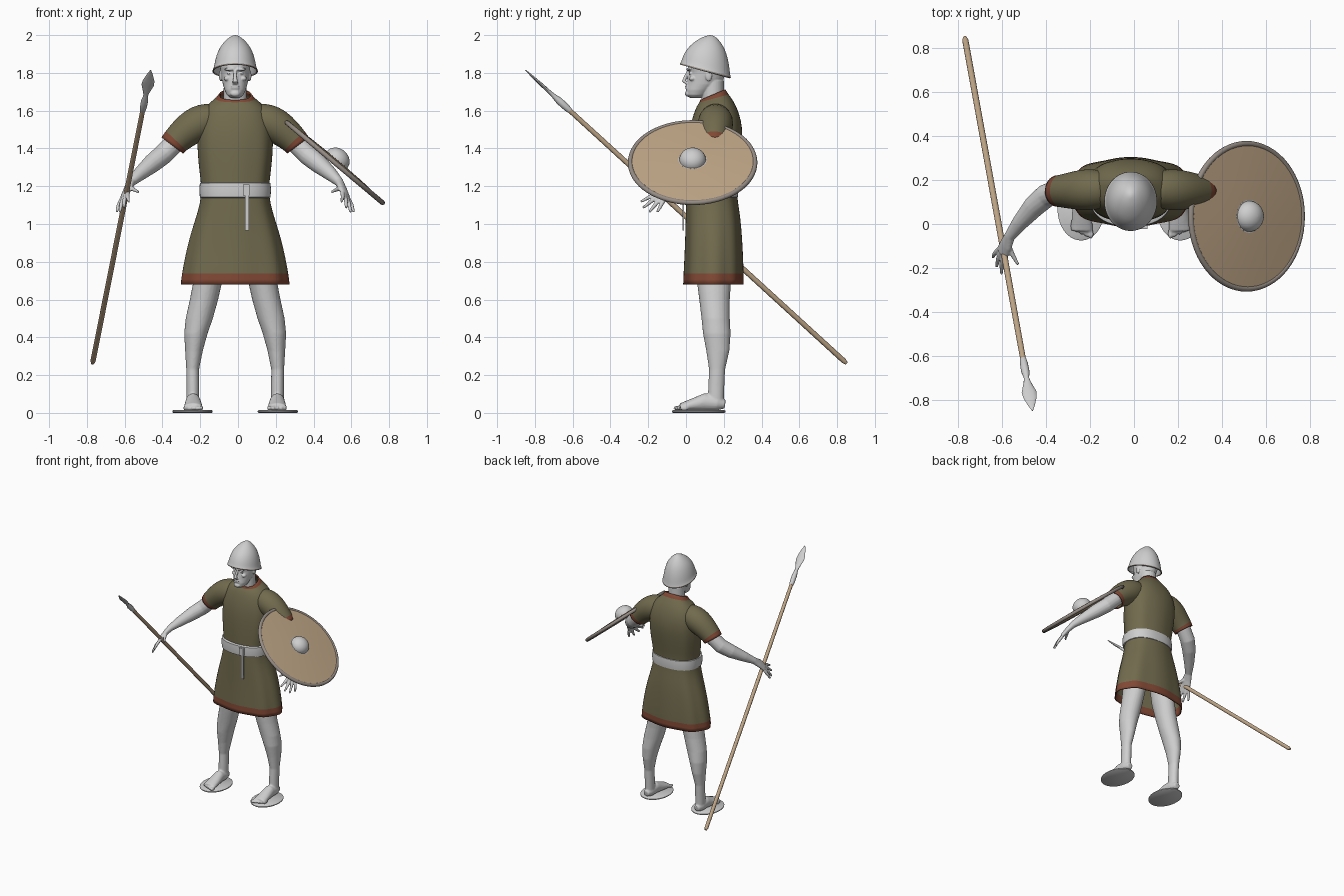
import bpy, bmesh, math
from mathutils import Vector, Matrix

cube = bpy.data.objects.get("Cube")
if cube:
    bpy.data.objects.remove(cube, do_unlink=True)

AXIS_X = -0.015          # the figure's own plane of symmetry


def material(name, rgb):
    m = bpy.data.materials.new(name)
    m.use_nodes = True
    m.diffuse_color = (*rgb, 1)
    m.node_tree.nodes["Principled BSDF"].inputs["Base Color"].default_value = (*rgb, 1)
    return m


GREY = material("pale_grey", (0.62, 0.62, 0.62))
OLIVE = material("olive_cloth", (0.165, 0.145, 0.075))
RED = material("rust_trim", (0.22, 0.065, 0.035))
WOOD = material("tan_wood", (0.52, 0.38, 0.24))
RIM = material("dull_rim", (0.30, 0.26, 0.23))


def ring(y0, y1, z, rx, tilt=0, wave=0, n=48, p=2.0):
    """Horizontal superellipse from y0 to y1; tilt raises its back."""
    pts = []
    for i in range(n):
        a = math.tau * i / n
        c, s = math.cos(a), math.sin(a)
        c = math.copysign(abs(c) ** (2 / p), c)
        s = math.copysign(abs(s) ** (2 / p), s)
        k = 1 + wave * math.cos(8 * a)
        pts.append(Vector((rx * c * k, (y0 + y1) / 2 + (y1 - y0) / 2 * s * k, z + tilt * s)))
    return pts


def loft(bm, rings, mats=None, caps=True):
    """Skin a list of rings; mats gives a material index per band."""
    rows = [[bm.verts.new(p) for p in r] for r in rings]
    n = len(rows[0])
    for j, (a, b) in enumerate(zip(rows, rows[1:])):
        for i in range(n):
            k = (i + 1) % n
            f = bm.faces.new((a[i], a[k], b[k], b[i]))
            f.material_index = mats[j] if mats else 0
    if caps:
        bm.faces.new(rows[0][::-1])
        bm.faces.new(rows[-1])


def sweep(bm, pts, ref=(0, 0, 1), n=16, mats=None, caps=True):
    """Tube through (x, y, z, width[, height]) points; height lies along ref."""
    pos = [Vector(p[:3]) for p in pts]
    rings = []
    for i, p in enumerate(pts):
        t = (pos[min(i + 1, len(pos) - 1)] - pos[max(i - 1, 0)]).normalized()
        u = Vector(ref).cross(t).normalized()
        v = t.cross(u)
        rings.append([pos[i] + u * p[3] * math.cos(math.tau * k / n)
                      + v * p[-1] * math.sin(math.tau * k / n) for k in range(n)])
    loft(bm, rings, mats, caps)


def blob(bm, loc, size):
    bmesh.ops.create_uvsphere(bm, u_segments=16, v_segments=10, radius=1,
                              matrix=Matrix.Translation(loc) @ Matrix.Diagonal((*size, 1)))


def box(bm, loc, size):
    bmesh.ops.create_cube(bm, size=1, matrix=Matrix.Translation(loc) @ Matrix.Diagonal((*size, 1)))


def finish(name, bm, mats, loc=(AXIS_X, 0, 0), rot_y=0, mirror=False, voxel=0, sub=0, thick=0):
    bmesh.ops.recalc_face_normals(bm, faces=bm.faces)
    me = bpy.data.meshes.new(name)
    bm.to_mesh(me)
    bm.free()
    for m in mats:
        me.materials.append(m)
    ob = bpy.data.objects.new(name, me)
    bpy.context.scene.collection.objects.link(ob)
    ob.location = loc
    ob.rotation_euler.y = rot_y
    bpy.ops.object.select_all(action="DESELECT")
    ob.select_set(True)
    bpy.context.view_layer.objects.active = ob
    bpy.ops.object.shade_smooth_by_angle(angle=math.radians(50))
    if mirror:
        ob.modifiers.new("mirror", "MIRROR").use_mirror_merge = False
    if voxel:
        r = ob.modifiers.new("fuse", "REMESH")
        r.mode, r.voxel_size, r.use_smooth_shade = "VOXEL", voxel, True
        s = ob.modifiers.new("soften", "SMOOTH")
        s.factor, s.iterations = 0.5, 3
    if sub:
        s = ob.modifiers.new("subdivide", "SUBSURF")
        s.levels = s.render_levels = sub
    if thick:
        s = ob.modifiers.new("cloth", "SOLIDIFY")
        s.thickness, s.offset = thick, -1
    return ob


# Tunic: open at hem and collar, with folds fading upwards
bm = bmesh.new()
body = [(-.012, .302, .68, .283, 0, .025), (-.01, .302, .733, .277, 0, .025),
        (-.006, .3, .82, .262, 0, .022), (-.002, .295, .92, .24, 0, .02),
        (0, .288, 1.02, .21, 0, .015), (.002, .275, 1.11, .183, 0, .01),
        (.006, .265, 1.19, .176, 0, .01), (.006, .275, 1.27, .186, 0, .015),
        (.008, .29, 1.37, .197, 0, .012), (.014, .3, 1.47, .2, 0, .01),
        (.03, .292, 1.55, .19), (.05, .272, 1.61, .165), (.065, .25, 1.645, .132, .008),
        (.072, .225, 1.665, .1, .022), (.075, .208, 1.685, .085, .028)]
loft(bm, [ring(*b, p=2.35) for b in body], [1] + [0] * (len(body) - 3) + [1], caps=False)
finish("tunic", bm, [OLIVE, RED], sub=1, thick=0.008)

# Short sleeves with a trimmed cuff
bm = bmesh.new()
sweep(bm, [(.10, .158, 1.565, .075), (.16, .157, 1.548, .094), (.22, .155, 1.52, .094),
           (.275, .152, 1.478, .083), (.318, .15, 1.436, .074), (.333, .15, 1.416, .072)],
      ref=(0, 1, 0), n=28, mats=[0, 0, 0, 0, 1], caps=False)
finish("sleeves", bm, [OLIVE, RED], mirror=True, sub=1, thick=0.006)

# Belt with hanging strap
bm = bmesh.new()
loft(bm, [ring(-.013 + d, .277 - d, z, .19 - d, p=2.35)
          for z, d in ((1.137, .016), (1.142, .003), (1.18, 0), (1.216, .003), (1.221, .016))])
finish("belt", bm, [GREY])
bm = bmesh.new()
box(bm, (.063, -.014, 1.065), (.02, .009, .2))
box(bm, (.058, -.014, 1.18), (.035, .016, .06))
finish("belt_strap", bm, [GREY])

# Legs and bare feet
bm = bmesh.new()
legs = [(.12, .05, .25, .9, .085), (.14, .055, .24, .72, .077), (.165, .07, .232, .6, .075),
        (.19, .082, .232, .5, .072), (.208, .09, .236, .42, .062), (.218, .107, .23, .33, .047),
        (.225, .122, .207, .23, .034), (.224, .118, .203, .14, .034), (.224, .115, .2, .06, .034)]
loft(bm, [[p + Vector((x, 0, 0)) for p in ring(y0, y1, z, r, n=24)] for x, y0, y1, z, r in legs])
sweep(bm, [(.224, .207, .045, .022, .022), (.224, .165, .052, .038, .04), (.223, .1, .058, .04, .046),
           (.222, .03, .042, .047, .032), (.222, -.03, .03, .05, .02)])
for i in range(5):
    blob(bm, (.181 + .021 * i, -.045 + .009 * i, .025), (.0125 - .0008 * i, .023, .013))
finish("legs", bm, [GREY], mirror=True, voxel=0.006)

# Oval soles
bm = bmesh.new()
loft(bm, [[p + Vector((.226, 0, 0)) for p in ring(-.075 + d, .21 - d, z, .107 - d, n=40)]
          for z, d in ((0, .006), (.004, 0), (.01, 0), (.014, .005))])
finish("soles", bm, [GREY], mirror=True)

# Arms and hands
bm = bmesh.new()
PALM = (.8, -.2, .6)
sweep(bm, [(.24, .15, 1.52, .056), (.33, .15, 1.42, .054), (.385, .128, 1.365, .054),
           (.44, .08, 1.32, .05), (.505, .005, 1.265, .037), (.55, -.055, 1.222, .026, .024),
           (.567, -.095, 1.19, .036, .019), (.585, -.133, 1.152, .038, .015)], ref=PALM)
fingers = [((.568, -.14, 1.17), (.563, -.24, 1.118)), ((.579, -.14, 1.155), (.588, -.228, 1.085)),
           ((.59, -.13, 1.142), (.61, -.195, 1.063)), ((.6, -.115, 1.133), (.628, -.152, 1.062)),
           ((.556, -.095, 1.195), (.512, -.185, 1.17))]
for base, tip in fingers:
    mid = [(a + b) / 2 for a, b in zip(base, tip)]
    mid[0] += .004
    sweep(bm, [(*base, .012), (*mid, .011), (*tip, .007)], ref=PALM, n=10)
finish("arms", bm, [GREY], mirror=True, voxel=0.005)

# Head, face and neck
bm = bmesh.new()
skull = [(.02, .085, 1.668, .026), (.002, .11, 1.683, .044), (.0, .14, 1.71, .056),
         (.006, .18, 1.74, .065), (.01, .2, 1.77, .071), (.017, .21, 1.8, .076),
         (.01, .215, 1.83, .08), (.015, .212, 1.87, .08), (.05, .19, 1.92, .055)]
loft(bm, [ring(*s, n=32) for s in skull])
loft(bm, [ring(.085, .21, 1.58, .075, n=24), ring(.083, .2, 1.66, .062, n=24),
          ring(.085, .2, 1.76, .06, n=24)])
sweep(bm, [(0, .014, 1.812, .008), (0, -.002, 1.78, .009), (0, -.012, 1.757, .014, .011),
           (0, .008, 1.742, .016, .008)], ref=(0, 1, 0), n=10)
for z, y in ((1.729, .004), (1.719, .005)):
    blob(bm, (0, y, z), (.024, .01, .0052))
blob(bm, (0, .008, 1.69), (.026, .014, .016))
for s in (-1, 1):
    blob(bm, (s * .031, .014, 1.819), (.028, .013, .008))
    blob(bm, (s * .03, .026, 1.797), (.014, .011, .007))
    blob(bm, (s * .043, .034, 1.77), (.018, .018, .013))
    blob(bm, (s * .077, .12, 1.785), (.009, .018, .03))
finish("head", bm, [GREY], voxel=0.004)

# Pointed helmet with a flared lip
bm = bmesh.new()
dome = [(-.032, .238, 1.808, .121, -.036), (-.031, .237, 1.815, .119, -.036),
        (-.025, .233, 1.828, .112, -.033), (-.017, .229, 1.865, .107, -.022),
        (.004, .215, 1.915, .092, -.012), (.035, .197, 1.95, .071, -.007),
        (.073, .172, 1.98, .043, -.003), (.1, .152, 1.994, .022), (.122, .134, 2.0, .005)]
loft(bm, [ring(*d, n=40) for d in dome], [1] + [0] * 7, caps=False)
bmesh.ops.holes_fill(bm, edges=[e for e in bm.edges if e.is_boundary
                                and e.verts[0].co.z > 1.95])
finish("helmet", bm, [GREY, RIM], sub=1, thick=0.006)

# Round shield: board, rim and boss share one tilted frame
SHIELD = dict(loc=(.512, .035, 1.325), rot_y=math.atan2(.642, .766))


def lathe(name, profile, mat, closed=False):
    bm = bmesh.new()
    loft(bm, [ring(-r, r, z, r, n=64) for r, z in profile], caps=not closed)
    if closed:
        bmesh.ops.remove_doubles(bm, verts=bm.verts, dist=1e-5)
    finish(name, bm, [mat], **SHIELD)


lathe("shield_board", [(.01, .006), (.17, .003), (.33, -.008), (.33, .008), (.17, .018), (.01, .021)], WOOD)
lathe("shield_rim", [(.33 + .013 * math.cos(a), .013 * math.sin(a))
                     for a in (math.tau * i / 12 for i in range(13))], RIM, closed=True)
lathe("shield_boss", [(.075, .014), (.075, .02)] +
      [(.07 * math.cos(a), .02 + .06 * math.sin(a)) for a in (math.pi / 2 * i / 8.1 for i in range(9))], GREY)

# Spear: shaft, then socket and leaf blade along the same line
TIP, BUTT = Vector((-.462, -.85, 1.815)), Vector((-.77, .85, .262))


def along(stations):
    return [(*TIP.lerp(BUTT, t), *r) for t, *r in stations]


bm = bmesh.new()
sweep(bm, along([(.12, .013), (.5, .014), (.992, .014), (1, .008)]), n=14)
finish("spear_shaft", bm, [WOOD], loc=(0, 0, 0))
bm = bmesh.new()
sweep(bm, along([(.138, .015), (.128, .018), (.105, .019), (.088, .012), (.078, .016, .01),
                 (.05, .034, .009), (.035, .03, .007), (.015, .016, .005), (0, .002, .002)]),
      ref=(0, .67, .74), n=12)
finish("spear_head", bm, [GREY], loc=(0, 0, 0))
